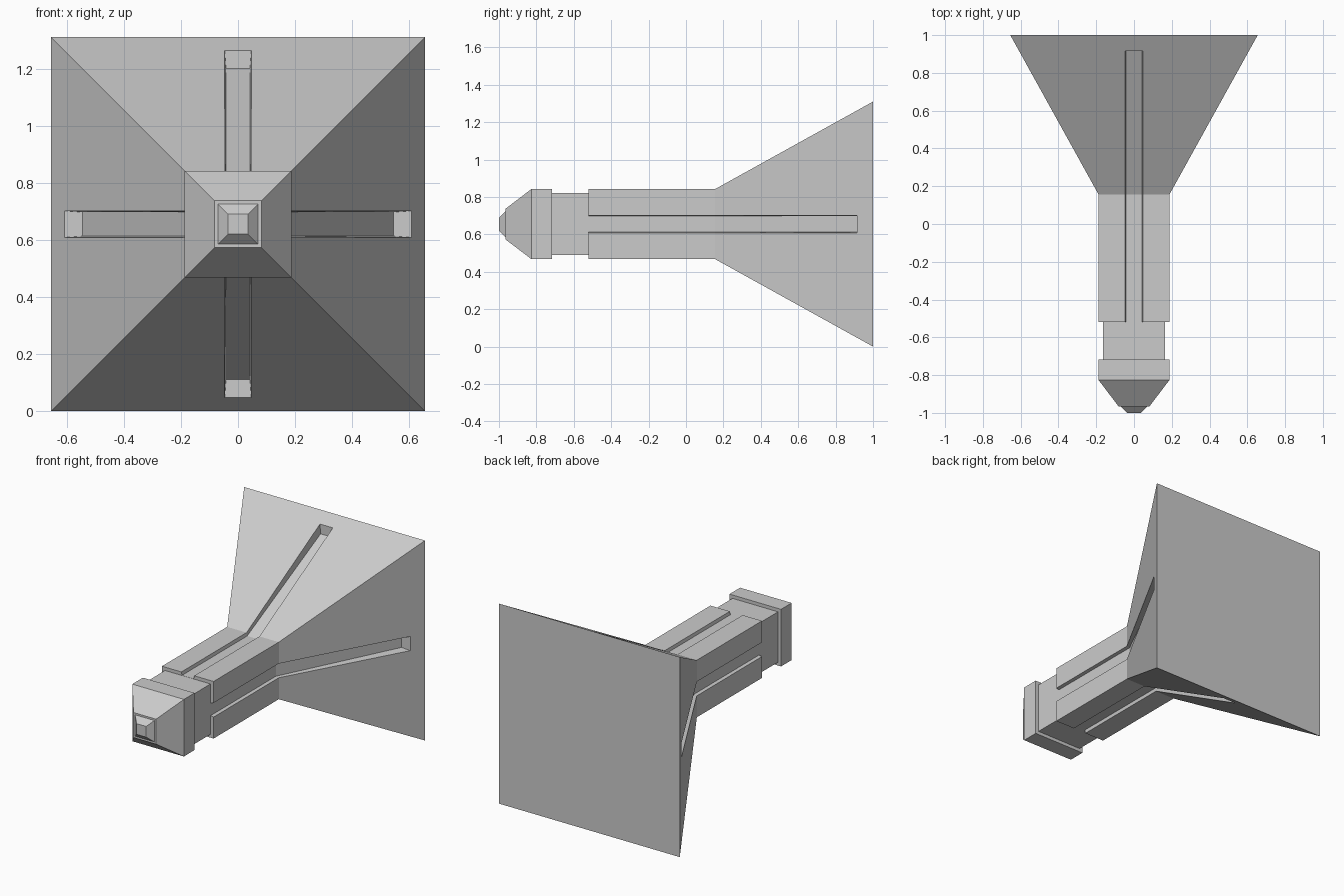
import bpy
import bmesh
from math import pi
from mathutils import Matrix

if "Cube" in bpy.data.objects:
    bpy.data.objects.remove(bpy.data.objects["Cube"], do_unlink=True)

CENTRE = 0.655

grey = bpy.data.materials.new("plain grey")
grey.use_nodes = True
colour = (0.6, 0.6, 0.6, 1)
grey.diffuse_color = colour
grey.node_tree.nodes["Principled BSDF"].inputs["Base Color"].default_value = colour


def loft(name, sections):
    """Join four-cornered sections, each a list of points, into a closed solid."""
    bm = bmesh.new()
    rings = [[bm.verts.new(p) for p in s] for s in sections]
    for a, b in zip(rings, rings[1:]):
        for i in range(4):
            j = (i + 1) % 4
            bm.faces.new((a[i], a[j], b[j], b[i]))
    bm.faces.new(rings[0])
    bm.faces.new(rings[-1])
    bmesh.ops.recalc_face_normals(bm, faces=bm.faces)
    mesh = bpy.data.meshes.new(name)
    bm.to_mesh(mesh)
    bm.free()
    mesh.materials.append(grey)
    obj = bpy.data.objects.new(name, mesh)
    bpy.context.collection.objects.link(obj)
    obj.location.z = CENTRE
    return obj


def square(y, r):
    return [(-r, y, -r), (r, y, -r), (r, y, r), (-r, y, r)]


def slot(y, floor, top):
    # slot walls lean outwards slightly
    return [(-0.042, y, floor), (0.042, y, floor), (0.047, y, top), (-0.047, y, top)]


# Square body: stepped tip, nose, collar, neck, barrel, flared end
profile = [(-1, 0.035), (-0.965, 0.07), (-0.965, 0.082), (-0.827, 0.187),
           (-0.717, 0.187), (-0.717, 0.165), (-0.52, 0.165), (-0.52, 0.187),
           (0.155, 0.187), (1, 0.655)]
body = loft("flared_body", [square(y, r) for y, r in profile])

# Long groove along each of the four sides, deepening towards the flare
for k in range(4):
    cutter = loft("groove_cutter", [slot(-0.6, 0.166, 0.19), slot(0.155, 0.166, 0.19),
                                    slot(0.915, 0.545, 0.615)])
    cutter.data.transform(Matrix.Rotation(k * pi / 2, 4, "Y"))
    cutter.hide_render = True
    mod = body.modifiers.new("groove", "BOOLEAN")
    mod.operation = "DIFFERENCE"
    mod.solver = "EXACT"
    mod.object = cutter
    bpy.context.view_layer.objects.active = body
    bpy.ops.object.modifier_apply(modifier=mod.name)
    bpy.data.objects.remove(cutter, do_unlink=True)
